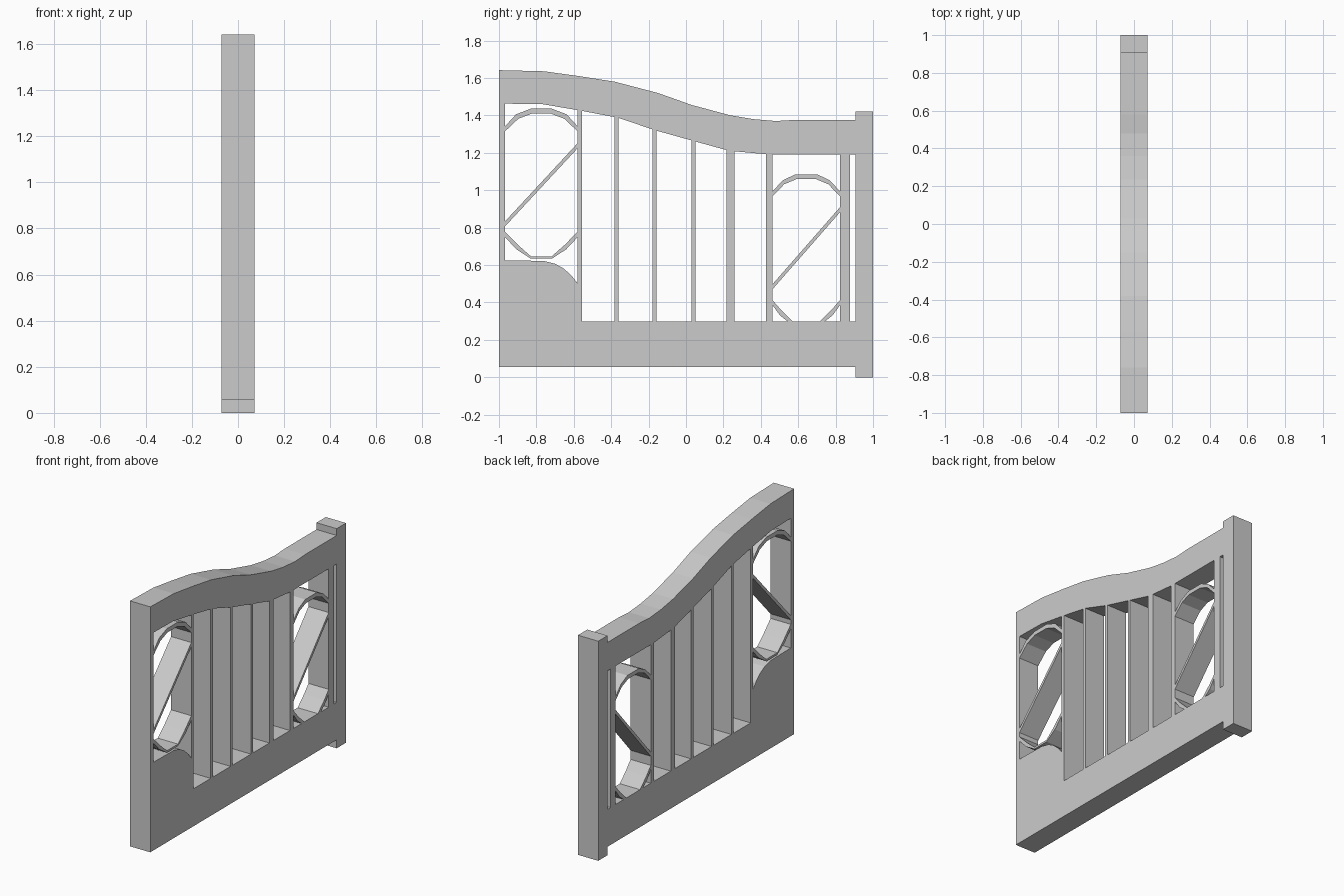
import bpy, bmesh
from math import radians

if "Cube" in bpy.data.objects:
    bpy.data.objects.remove(bpy.data.objects["Cube"])

HALF = 0.0725          # half thickness of the gate
BASE = 0.297           # top of bottom rail


def plate(name, *loops):
    """Flat plate in the YZ plane: first loop is the outline, the rest are holes."""
    cu = bpy.data.curves.new(name, 'CURVE')
    cu.dimensions = '2D'
    cu.fill_mode = 'BOTH'
    cu.extrude = HALF
    for loop in loops:
        sp = cu.splines.new('POLY')
        sp.points.add(len(loop) - 1)
        for p, (y, z) in zip(sp.points, loop):
            p.co = (y, z, 0, 1)
        sp.use_cyclic_u = True
    tmp = bpy.data.objects.new(name + "_profile", cu)
    bpy.context.collection.objects.link(tmp)
    dg = bpy.context.evaluated_depsgraph_get()
    me = bpy.data.meshes.new_from_object(tmp.evaluated_get(dg))
    bpy.data.objects.remove(tmp)
    bm = bmesh.new()
    bm.from_mesh(me)
    bmesh.ops.remove_doubles(bm, verts=bm.verts, dist=1e-5)
    bmesh.ops.recalc_face_normals(bm, faces=bm.faces)
    for f in bm.faces:
        f.smooth = False
    bm.to_mesh(me)
    bm.free()
    ob = bpy.data.objects.new(name, me)
    ob.rotation_euler = (radians(90), 0, radians(90))
    bpy.context.collection.objects.link(ob)
    return ob


# Top rail upper and lower edges
top = [(-1, 1.642), (-0.76, 1.636), (-0.57, 1.61), (-0.38, 1.58), (-0.15, 1.52),
       (0.03, 1.456), (0.235, 1.401), (0.36, 1.38), (0.48, 1.37), (0.58, 1.376), (0.905, 1.376)]
under = [(-0.967, 1.463), (-0.767, 1.46), (-0.57, 1.427), (-0.36, 1.387), (-0.17, 1.322),
         (0.045, 1.262), (0.23, 1.211), (0.435, 1.192), (0.905, 1.192)]


def under_z(y):
    for (a, za), (b, zb) in zip(under, under[1:]):
        if a <= y <= b:
            return za + (zb - za) * (y - a) / (b - a)
    return under[-1][1]


def opening(a, b, floor):
    roof = [(y, z) for y, z in under if a + 0.005 < y < b - 0.005]
    return floor + [(b, under_z(b))] + roof[::-1] + [(a, under_z(a))]


# Frame: rails, hinge post, bars and lower panel around the openings
outline = [(-1, 0.055), (0.905, 0.055), (0.905, 0), (1, 0), (1, 1.42), (0.905, 1.42)] + top[::-1]
bars = [(-0.58, -0.557), (-0.382, -0.361), (-0.179, -0.158), (0.029, 0.051),
        (0.217, 0.259), (0.428, 0.463), (0.823, 0.876), (0.905, 1)]
holes = [opening(-0.967, -0.58, [(-0.967, 0.625), (-0.76, 0.622), (-0.70, 0.607),
                                 (-0.655, 0.582), (-0.615, 0.547), (-0.58, 0.503)])]
for (_, a), (b, _) in zip(bars, bars[1:]):
    holes.append(opening(a, b, [(a, BASE), (b, BASE)]))
plate("gate_frame", outline, *holes)


# Faceted ring ends, mirrored about the centre of each opening
def arch(name, c, outer, inner):
    half = outer + inner[::-1]
    mirrored = [(c + d, z) for d, z in outer[::-1]]
    loop = [(c - d, z) for d, z in outer] + mirrored
    loop += [(c + d, z) for d, z in inner] + [(c - d, z) for d, z in inner[::-1]]
    plate(name, loop)


arch("tall_ring_top", -0.7735, [(0.194, 1.342), (0.135, 1.406), (0.056, 1.436)],
     [(0.194, 1.315), (0.123, 1.382), (0.053, 1.409)])
arch("tall_ring_bottom", -0.7735, [(0.194, 0.749), (0.133, 0.684), (0.056, 0.634)],
     [(0.194, 0.778), (0.125, 0.708), (0.056, 0.647)])
arch("short_ring_top", 0.643, [(0.18, 0.995), (0.125, 1.053), (0.059, 1.085)],
     [(0.18, 0.968), (0.118, 1.032), (0.053, 1.059)])
for side, s in (("left", -1), ("right", 1)):
    corner = [(0.18, 0.385), (0.14, 0.33), (0.097, BASE), (0.07, BASE), (0.135, 0.36), (0.18, 0.412)]
    plate("short_ring_corner_" + side, [(0.643 + s * d, z) for d, z in corner])

# Diagonal braces
for name, a, b, za, zb in (("tall_brace", -0.967, -0.58, 0.807, 1.224),
                           ("short_brace", 0.463, 0.823, 0.471, 0.882)):
    plate(name, [(a, za), (b, zb), (b, zb + 0.027), (a, za + 0.027)])
